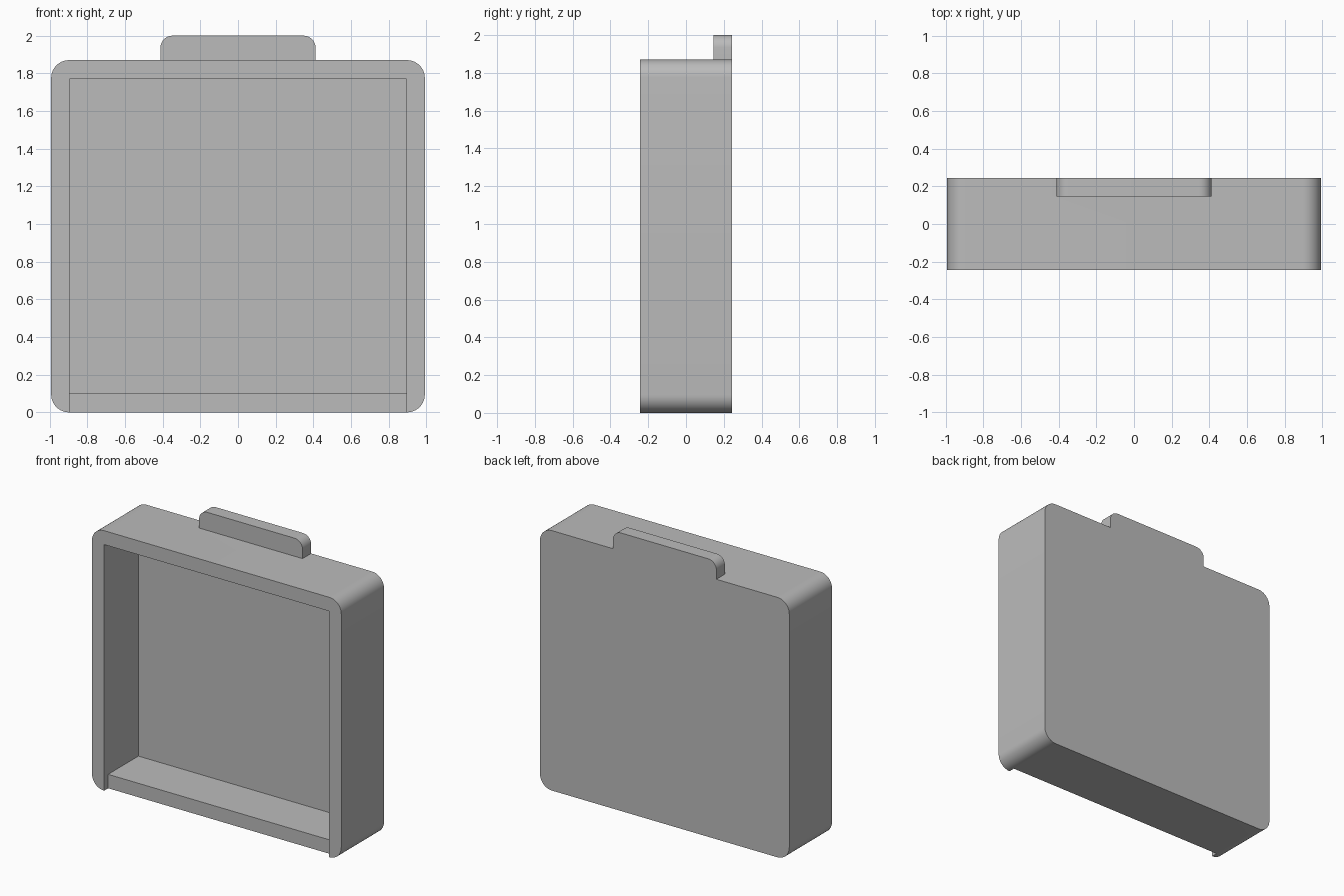
import bpy
import bmesh
from math import radians

cube = bpy.data.objects.get("Cube")
if cube:
    bpy.data.objects.remove(cube, do_unlink=True)

grey = bpy.data.materials.new("mid grey")
grey.use_nodes = True
grey.diffuse_color = (0.5, 0.5, 0.5, 1)
grey.node_tree.nodes["Principled BSDF"].inputs["Base Color"].default_value = (0.5, 0.5, 0.5, 1)

FRONT, BACK = -0.243, 0.243
HALF_W, TOP = 0.992, 1.87
INNER, WALL = 0.895, 0.1
FLOOR = BACK - 0.097     # front face of the back panel
OVER = 0.1               # how far cutters reach past the shell


def block(name, half_w, y, z, radius=0.0, round_above=-1.0):
    """Box centred on x; edges along y that lie above round_above are rounded."""
    bm = bmesh.new()
    bmesh.ops.create_cube(bm, size=1)
    for v in bm.verts:
        v.co = (v.co.x * 2 * half_w, y[v.co.y > 0], z[v.co.z > 0])
    if radius:
        edges = [e for e in bm.edges
                 if abs(e.verts[0].co.y - e.verts[1].co.y) > 0.01
                 and e.verts[0].co.z > round_above]
        bmesh.ops.bevel(bm, geom=edges, offset=radius, segments=10,
                        profile=0.5, affect='EDGES')
    bmesh.ops.recalc_face_normals(bm, faces=bm.faces)
    mesh = bpy.data.meshes.new(name)
    bm.to_mesh(mesh)
    bm.free()
    mesh.materials.append(grey)
    obj = bpy.data.objects.new(name, mesh)
    bpy.context.collection.objects.link(obj)
    return obj


def combine(target, other, operation):
    """Apply a boolean and discard the helper."""
    bpy.context.view_layer.objects.active = target
    mod = target.modifiers.new(operation, 'BOOLEAN')
    mod.operation, mod.solver, mod.object = operation, 'EXACT', other
    other.hide_render = True
    bpy.ops.object.modifier_apply(modifier=mod.name)
    bpy.data.objects.remove(other, do_unlink=True)


# Outer shell with four rounded corners
tray = block("tray", HALF_W, (FRONT, BACK), (0, TOP), radius=0.095)

# Tab on the top, flush with the back
tab = block("top_tab", 0.412, (FLOOR, BACK), (TOP - 0.05, 2.0),
            radius=0.065, round_above=TOP)
combine(tray, tab, 'UNION')

# Open pocket in the front
pocket = block("pocket_cutter", INNER, (FRONT - OVER, FLOOR), (WALL, TOP - WALL))
combine(tray, pocket, 'DIFFERENCE')

# Bottom lip set back from the side walls
lip = block("lip_cutter", INNER, (FRONT - OVER, FRONT + 0.045), (-OVER, WALL + 0.05))
combine(tray, lip, 'DIFFERENCE')

# Smooth the rounded corners, keep the other edges sharp
bpy.ops.object.select_all(action='DESELECT')
tray.select_set(True)
bpy.context.view_layer.objects.active = tray
bpy.ops.object.shade_smooth_by_angle(angle=radians(30))
